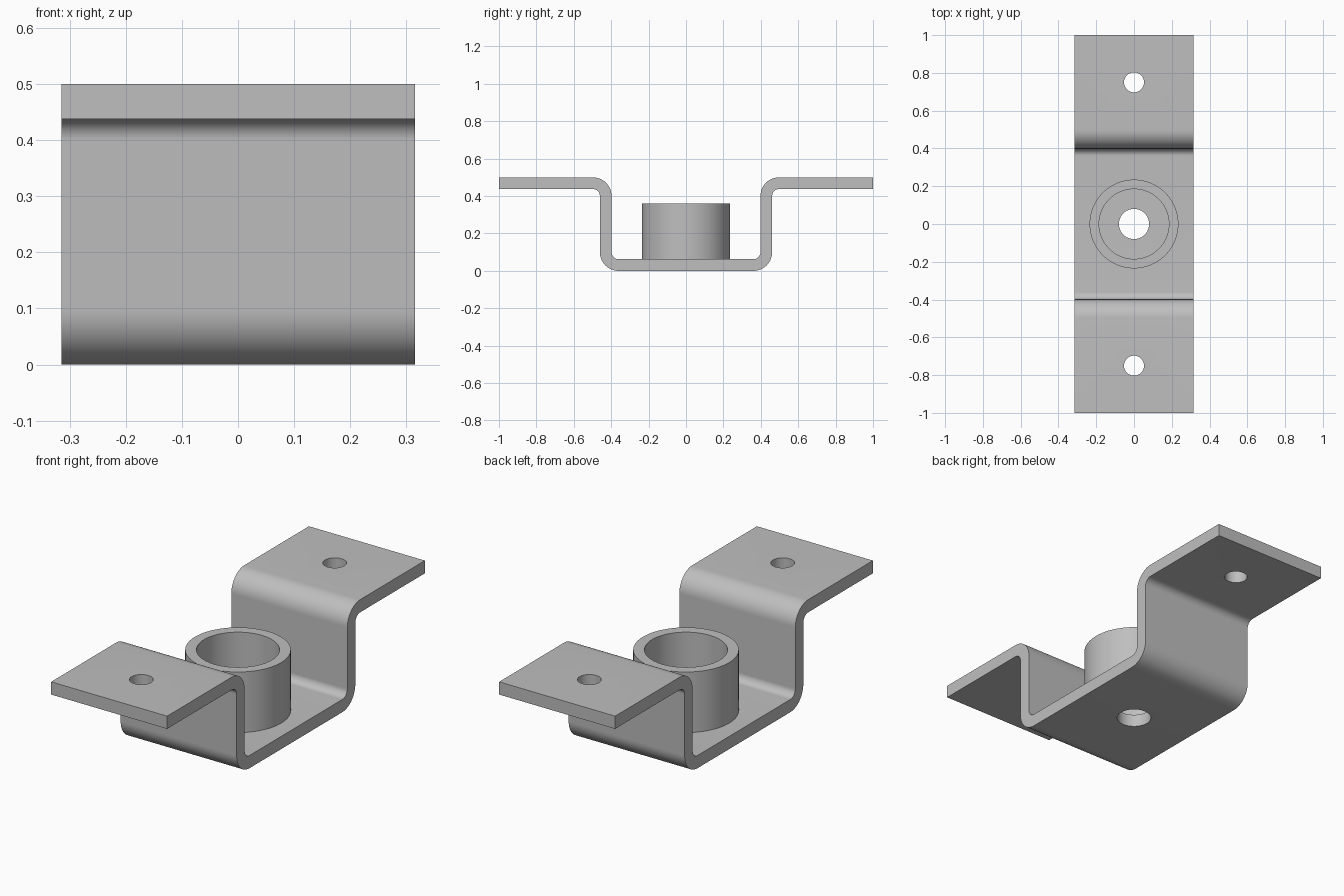
import bpy
import bmesh
from math import sin, cos, pi, radians

cube = bpy.data.objects.get("Cube")
if cube:
    bpy.data.objects.remove(cube)

HALF_WIDTH = 0.315
THICK = 0.0625
HEIGHT = 0.5
BEND = 0.1          # outer bend radius
WALL_IN = 0.398     # inner face of the upright walls
WALL_OUT = WALL_IN + THICK

steel = bpy.data.materials.new("grey steel")
steel.use_nodes = True
GREY = (0.52, 0.52, 0.52, 1)
steel.diffuse_color = GREY
steel.node_tree.nodes["Principled BSDF"].inputs["Base Color"].default_value = GREY


def make_object(name, bm):
    bmesh.ops.recalc_face_normals(bm, faces=bm.faces)
    mesh = bpy.data.meshes.new(name)
    bm.to_mesh(mesh)
    bm.free()
    mesh.materials.append(steel)
    obj = bpy.data.objects.new(name, mesh)
    bpy.context.collection.objects.link(obj)
    return obj


def activate(obj):
    bpy.ops.object.select_all(action='DESELECT')
    obj.select_set(True)
    bpy.context.view_layer.objects.active = obj


def smooth(obj):
    activate(obj)
    bpy.ops.object.shade_smooth_by_angle(angle=radians(30))


def arc(cy, cz, radius, start, end, steps=14):
    angles = [radians(start + (end - start) * i / steps) for i in range(steps + 1)]
    return [(cy + radius * cos(a), cz + radius * sin(a)) for a in angles]


def drill(obj, y, z, radius):
    bm = bmesh.new()
    bmesh.ops.create_cone(bm, cap_ends=True, segments=64,
                          radius1=radius, radius2=radius, depth=0.2)
    bmesh.ops.translate(bm, verts=bm.verts, vec=(0, y, z))
    cutter = make_object("hole_cutter", bm)
    cutter.hide_render = True
    mod = obj.modifiers.new("hole", 'BOOLEAN')
    mod.operation = 'DIFFERENCE'
    mod.solver = 'EXACT'
    mod.object = cutter
    activate(obj)
    bpy.ops.object.modifier_apply(modifier=mod.name)
    bpy.data.objects.remove(cutter)


# Bent strap: upper and lower outlines of one half, mirrored, swept across x
low_y, top_y = WALL_OUT - BEND, WALL_IN + BEND
low_z, top_z = BEND, HEIGHT - BEND
inner = BEND - THICK
upper = arc(low_y, low_z, inner, -90, 0) + arc(top_y, top_z, BEND, 180, 90) + [(1, HEIGHT)]
lower = arc(low_y, low_z, BEND, -90, 0) + arc(top_y, top_z, inner, 180, 90) + [(1, HEIGHT - THICK)]


def mirrored(points):
    return [(-y, z) for y, z in reversed(points)] + points


outline = mirrored(upper) + mirrored(lower)[::-1]
bm = bmesh.new()
side = bm.faces.new([bm.verts.new((-HALF_WIDTH, y, z)) for y, z in outline])
sweep = bmesh.ops.extrude_face_region(bm, geom=[side])
bmesh.ops.translate(bm, vec=(2 * HALF_WIDTH, 0, 0),
                    verts=[v for v in sweep["geom"] if isinstance(v, bmesh.types.BMVert)])
strap = make_object("bent_strap", bm)
for y in (-0.75, 0.75):
    drill(strap, y, HEIGHT - THICK / 2, 0.053)
drill(strap, 0, THICK / 2, 0.08)
smooth(strap)

# Open collar standing on the strap
bm = bmesh.new()
profile = [(0.185, THICK - 0.01), (0.235, THICK - 0.01), (0.235, 0.36), (0.185, 0.36)]
ring = [bm.verts.new((r, 0, z)) for r, z in profile]
edges = [bm.edges.new((ring[i], ring[(i + 1) % len(ring)])) for i in range(len(ring))]
bmesh.ops.spin(bm, geom=ring + edges, cent=(0, 0, 0), axis=(0, 0, 1),
               angle=2 * pi, steps=80, use_merge=True)
bmesh.ops.remove_doubles(bm, verts=bm.verts, dist=0.0001)
collar = make_object("collar", bm)
smooth(collar)
